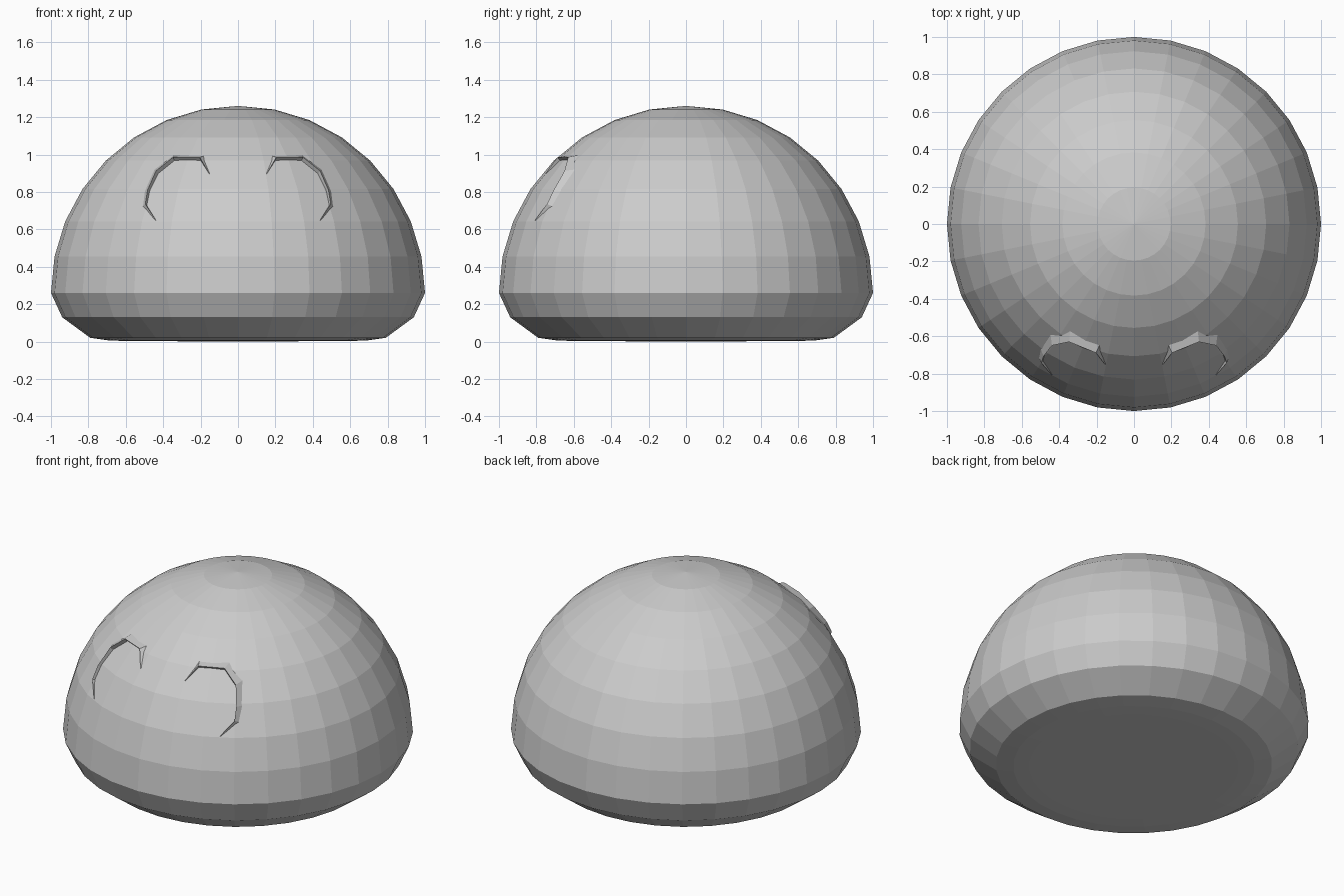
import bpy, bmesh
from math import sin, cos, pi, sqrt
from mathutils import Vector, Matrix

if "Cube" in bpy.data.objects:
    bpy.data.objects.remove(bpy.data.objects["Cube"])

CENTRE = Vector((0, 0, 0.26))


def make_object(name, bm):
    bmesh.ops.recalc_face_normals(bm, faces=bm.faces)
    mesh = bpy.data.meshes.new(name)
    bm.to_mesh(mesh)
    bm.free()
    obj = bpy.data.objects.new(name, mesh)
    bpy.context.collection.objects.link(obj)
    return obj


# dome body: hemisphere profile over a flattened underside, lathed in 32 steps
profile = [(0, 0), (0.6, 0.003), (0.69, 0.006), (0.79, 0.02), (0.94, 0.13)]
profile += [(cos(k * pi / 16), CENTRE.z + sin(k * pi / 16)) for k in range(8)]
profile.append((0, 1.26))
bm = bmesh.new()
verts = [bm.verts.new((r, 0, z)) for r, z in profile]
edges = [bm.edges.new(pair) for pair in zip(verts, verts[1:])]
bmesh.ops.spin(bm, geom=verts + edges, cent=(0, 0, 0), axis=(0, 0, 1),
               angle=2 * pi, steps=32)
bmesh.ops.remove_doubles(bm, verts=bm.verts, dist=0.0005)
make_object("body", bm)


def on_dome(x, z, radius):
    """Point seen at (x, z) from the front, moved to a radius from the dome centre."""
    dz = z - CENTRE.z
    d = Vector((x, -sqrt(max(0, 1 - x * x - dz * dz)), dz))
    return CENTRE + d * radius


# eyelid ridges: x, z and crest height along the arch
arch = [(0.44, 0.65, 0.0), (0.49, 0.73, 0.014), (0.475, 0.80, 0.02),
        (0.43, 0.90, 0.022), (0.34, 0.97, 0.024), (0.20, 0.97, 0.022),
        (0.155, 0.90, 0.0)]
eye_mid = Vector((0.32, 0.76))


def eyelid(name, side):
    bm = bmesh.new()
    rows = []
    for x, z, h in arch:
        out = (Vector((x, z)) - eye_mid).normalized() * (0.015 + 1.2 * h)
        section = [on_dome(x + out.x, z + out.y, 0.985),
                   on_dome(x, z, 0.998 + h),
                   on_dome(x, z, 0.975)]
        rows.append([bm.verts.new((p.x * side, p.y, p.z)) for p in section])
    for a, b in zip(rows, rows[1:]):
        for i in range(3):
            j = (i + 1) % 3
            bm.faces.new((a[i], a[j], b[j], b[i]))
    bm.faces.new(rows[0])
    bm.faces.new(rows[-1])
    return make_object(name, bm)


eyelid("eyelid_left", -1)
eyelid("eyelid_right", 1)
